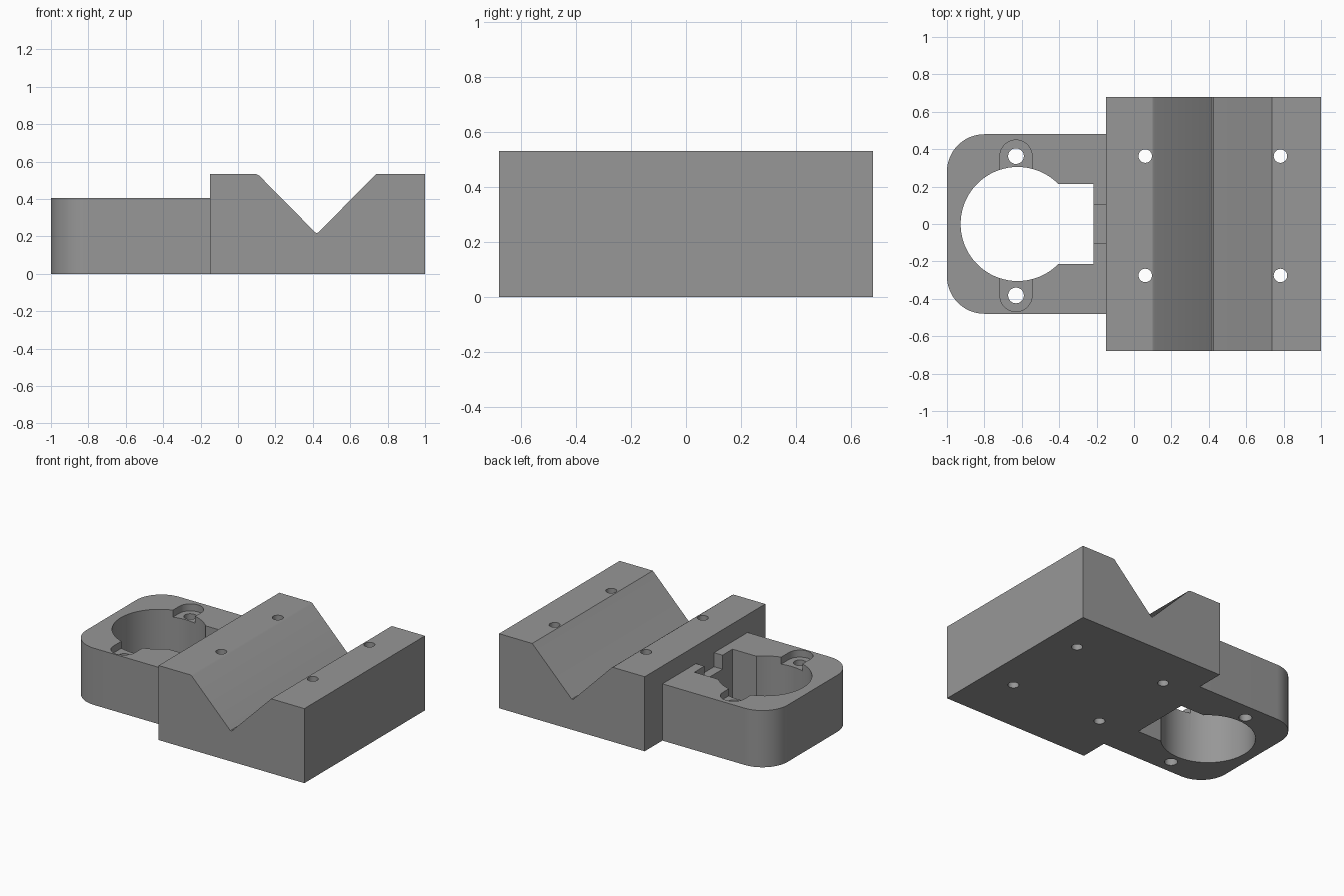
import bpy, bmesh, math
from mathutils import Vector

if "Cube" in bpy.data.objects:
    bpy.data.objects.remove(bpy.data.objects["Cube"])

grey = bpy.data.materials.new("grey plastic")
grey.diffuse_color = (0.31, 0.31, 0.31, 1)
grey.use_nodes = True
grey.node_tree.nodes["Principled BSDF"].inputs["Base Color"].default_value = grey.diffuse_color


def prism(name, points, start, step):
    """Extrude a closed outline of 3D points by the vector step."""
    bm = bmesh.new()
    face = bm.faces.new([bm.verts.new(Vector(p) + Vector(start)) for p in points])
    out = bmesh.ops.extrude_face_region(bm, geom=[face])
    moved = [g for g in out["geom"] if isinstance(g, bmesh.types.BMVert)]
    bmesh.ops.translate(bm, verts=moved, vec=step)
    bmesh.ops.recalc_face_normals(bm, faces=bm.faces)
    mesh = bpy.data.meshes.new(name)
    bm.to_mesh(mesh)
    bm.free()
    mesh.materials.append(grey)
    obj = bpy.data.objects.new(name, mesh)
    bpy.context.collection.objects.link(obj)
    return obj


def upright(name, outline, z0, z1):
    return prism(name, [(x, y, 0) for x, y in outline], (0, 0, z0), (0, 0, z1 - z0))


def arc(cx, cy, r, a0, a1, n):
    angles = [math.radians(a0 + (a1 - a0) * i / n) for i in range(n + 1)]
    return [(cx + r * math.cos(a), cy + r * math.sin(a)) for a in angles]


def circle(cx, cy, r, n):
    return arc(cx, cy, r, 0, 360, n)[:-1]


def cut(obj, cutters):
    bpy.context.view_layer.objects.active = obj
    for cutter in cutters:
        cutter.hide_render = True
        mod = obj.modifiers.new("cut", "BOOLEAN")
        mod.operation, mod.solver, mod.object = "DIFFERENCE", "EXACT", cutter
        bpy.ops.object.modifier_apply(modifier=mod.name)
        bpy.data.objects.remove(cutter, do_unlink=True)


def smooth(obj):
    bpy.ops.object.select_all(action="DESELECT")
    obj.select_set(True)
    bpy.context.view_layer.objects.active = obj
    bpy.ops.object.shade_smooth_by_angle(angle=math.radians(25))


# Block with a V groove running front to back
profile = [(-0.15, 0), (1, 0), (1, 0.532), (0.738, 0.532), (0.432, 0.224),
           (0.426, 0.219), (0.416, 0.219), (0.41, 0.224), (0.112, 0.526),
           (0.1, 0.532), (-0.15, 0.532)]
block = prism("v_block", [(x, 0, z) for x, z in profile], (0, -0.68, 0), (0, 1.36, 0))
cut(block, [upright("bolt_hole", circle(x, y, 0.036, 32), -0.1, 0.7)
            for x in (0.06, 0.783) for y in (0.363, -0.275)])
smooth(block)

# Bracket plate with two rounded corners
TOP = 0.405
outline = ([(-0.15, -0.48), (-0.15, 0.48)] + arc(-0.8, 0.28, 0.2, 90, 180, 16)
           + arc(-0.8, -0.28, 0.2, 180, 270, 16))
bracket = upright("bracket", outline, 0, TOP)

# Keyhole opening: large bore joined to a square slot
half = math.degrees(math.asin(0.215 / 0.305))
keyhole = (arc(-0.622, 0, 0.305, half, 360 - half, 64)
           + [(-0.217, -0.215), (-0.217, 0.215)])
cutters = [upright("keyhole", keyhole, -0.1, 0.6)]

# Shallow notch between the slot and the block
notch = [(-0.26, -0.102), (-0.12, -0.102), (-0.12, 0.102), (-0.26, 0.102)]
cutters.append(upright("notch", notch, TOP - 0.1, 0.6))

# Screw holes with round-ended recesses opening into the bore
for y, s in ((0.363, 1), (-0.382, -1)):
    recess = arc(-0.631, y, 0.086, 0, 180 * s, 24) + [(-0.717, 0.22 * s), (-0.545, 0.22 * s)]
    cutters.append(upright("recess", recess, TOP - 0.05, 0.6))
    cutters.append(upright("screw_hole", circle(-0.631, y, 0.042, 32), -0.1, 0.6))
cut(bracket, cutters)
smooth(bracket)
